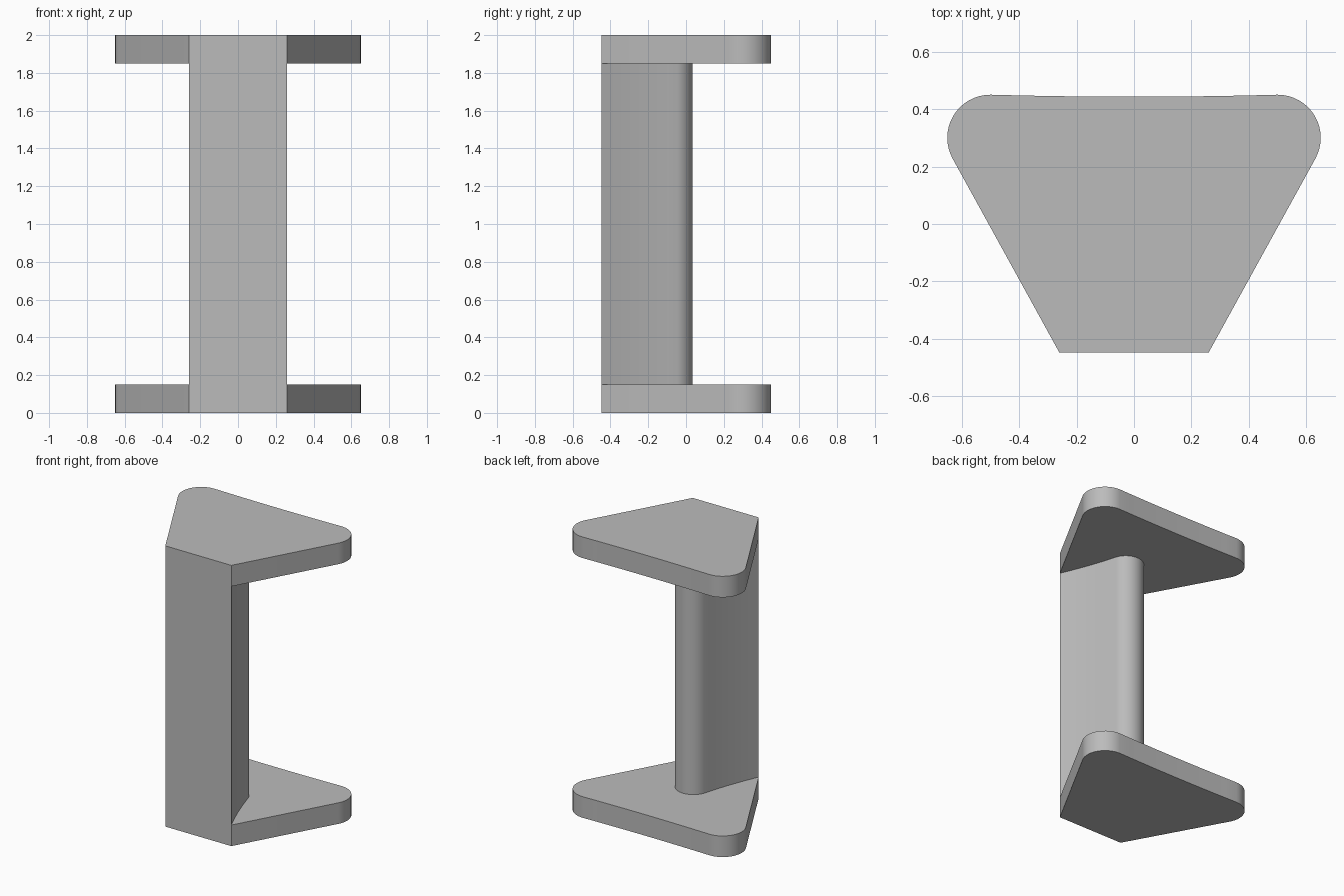
import bpy
import bmesh
import math

cube = bpy.data.objects.get("Cube")
if cube:
    bpy.data.objects.remove(cube, do_unlink=True)

grey = bpy.data.materials.new("matte grey")
grey.use_nodes = True
grey.diffuse_color = (0.5, 0.5, 0.5, 1)
grey.node_tree.nodes["Principled BSDF"].inputs["Base Color"].default_value = (0.5, 0.5, 0.5, 1)

HALF_FRONT, FRONT_Y = 0.26, -0.447
HEIGHT, PLATE = 2.0, 0.15


def arc(cx, cy, r, start, end, steps):
    """Points on an arc, angles in radians."""
    angles = [start + (end - start) * i / steps for i in range(steps + 1)]
    return [(cx + r * math.cos(a), cy + r * math.sin(a)) for a in angles]


def tangent_angle(cx, cy, r):
    """Angle on a circle where the line from the front right corner touches it."""
    dx, dy = cx - HALF_FRONT, cy - FRONT_Y
    return math.atan2(dy, dx) - math.asin(r / math.hypot(dx, dy)) - math.pi / 2


def bowed(a, b, depth, steps):
    """Points between a and b, sagging to the left of the direction of travel."""
    dx, dy = b[0] - a[0], b[1] - a[1]
    length = math.hypot(dx, dy)
    points = []
    for i in range(1, steps):
        t = i / steps
        sag = depth * 4 * t * (1 - t)
        points.append((a[0] + dx * t - dy / length * sag,
                       a[1] + dy * t + dx / length * sag))
    return points


def extrude_outline(name, right_half, z0, z1, caps=True):
    """Mirror a right half outline (front to back) and extrude it upwards."""
    left_half = [(-x, y) for x, y in reversed(right_half) if x > 1e-4]
    outline = right_half + left_half
    bm = bmesh.new()
    low = [bm.verts.new((x, y, z0)) for x, y in outline]
    high = [bm.verts.new((x, y, z1)) for x, y in outline]
    n = len(outline)
    for i in range(n):
        j = (i + 1) % n
        bm.faces.new((low[i], low[j], high[j], high[i]))
    if caps:
        bm.faces.new(high)
        bm.faces.new(low[::-1])
    mesh = bpy.data.meshes.new(name)
    bm.to_mesh(mesh)
    bm.free()
    mesh.materials.append(grey)
    obj = bpy.data.objects.new(name, mesh)
    bpy.context.collection.objects.link(obj)
    bpy.ops.object.select_all(action="DESELECT")
    obj.select_set(True)
    bpy.context.view_layer.objects.active = obj
    bpy.ops.object.shade_smooth_by_angle(angle=math.radians(30))
    return obj


front_corner = (HALF_FRONT, FRONT_Y)

# End plates: narrow front, two rounded back corners, slightly hollow back edge
corner = (0.5, 0.3, 0.15)
plate_arc = arc(*corner, tangent_angle(*corner), math.pi / 2, 16)
back = bowed(plate_arc[-1], (-plate_arc[-1][0], plate_arc[-1][1]), 0.007, 12)
plate_outline = [front_corner] + plate_arc + [p for p in back if p[0] > -1e-4]
extrude_outline("bottom_plate", plate_outline, 0, PLATE)
extrude_outline("top_plate", plate_outline, HEIGHT - PLATE, HEIGHT)

# Post: flat front, gently hollow sides tapering to a rounded back
nose = (0, -0.084, 0.119)
nose_arc = arc(*nose, tangent_angle(*nose), math.pi / 2, 16)
post_outline = [front_corner] + bowed(front_corner, nose_arc[0], 0.008, 8) + nose_arc
extrude_outline("post", post_outline, PLATE, HEIGHT - PLATE, caps=False)
